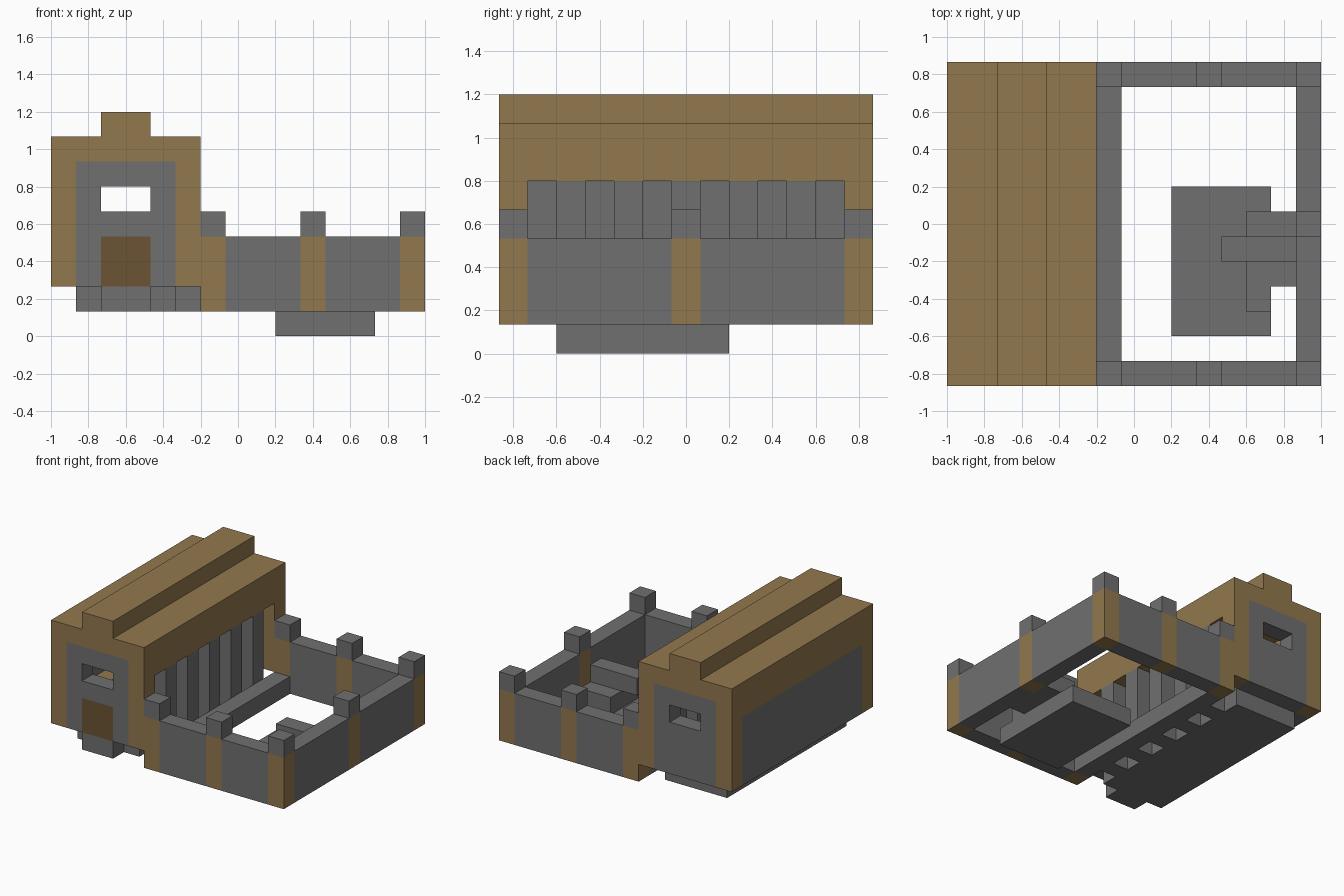
import bpy
import bmesh
from mathutils import Vector

old = bpy.data.objects.get("Cube")
if old:
    bpy.data.objects.remove(old, do_unlink=True)

U = 2 / 15  # one block
ORIGIN = Vector((-7.5, -6.5, 0))


def material(name, rgb):
    m = bpy.data.materials.new(name)
    m.use_nodes = True
    m.diffuse_color = (*rgb, 1)
    m.node_tree.nodes["Principled BSDF"].inputs["Base Color"].default_value = (*rgb, 1)
    return m


STONE = material("grey stone", (0.162, 0.162, 0.162))
WOOD = material("tan wood", (0.291, 0.188, 0.076))
DARK = material("dark door wood", (0.147, 0.087, 0.034))


def block(name, x, y, z, mat):
    """Box spanning the given block ranges."""
    bm = bmesh.new()
    bmesh.ops.create_cube(bm, size=1)
    for v in bm.verts:
        v.co = (Vector([r[0] if c < 0 else r[1] for c, r in zip(v.co, (x, y, z))]) + ORIGIN) * U
    mesh = bpy.data.meshes.new(name)
    bm.to_mesh(mesh)
    bm.free()
    mesh.materials.append(mat)
    ob = bpy.data.objects.new(name, mesh)
    bpy.context.collection.objects.link(ob)
    return ob


# Hall: floor, doorstep, roof and ridge
block("hall_floor", (1, 5), (1, 12), (1, 2), STONE)
block("doorstep", (2, 4), (0, 1), (1, 2), STONE)
block("roof", (0, 6), (0, 13), (7, 8), WOOD)
block("roof_ridge", (2, 4), (0, 13), (8, 9), WOOD)

# Hall gable walls with a window each, a door only at the front
for side, y in (("front", (0, 1)), ("back", (12, 13))):
    for end, x in (("right", (0, 1)), ("left", (5, 6))):
        block(f"{side}_{end}_corner_post", x, y, (2, 7), WOOD)
    for end, x in (("right", (1, 2)), ("left", (4, 5))):
        block(f"{side}_{end}_gable_panel", x, y, (2, 7), STONE)
    block(f"{side}_window_lintel", (2, 4), y, (6, 7), STONE)
    block(f"{side}_window_sill", (2, 4), y, (4, 5), STONE)
    if side == "front":
        block("door", (2, 4), y, (2, 4), DARK)
    else:
        block("back_lower_panel", (2, 4), y, (2, 4), STONE)

# Hall long walls: closed outside, colonnade to the yard
block("outer_wall_panel", (0, 1), (1, 12), (2, 6), STONE)
block("outer_wall_beam", (0, 1), (1, 12), (6, 7), WOOD)
block("colonnade_beam", (5, 6), (1, 12), (6, 7), WOOD)
for j in range(2, 11, 2):
    block("colonnade_column", (5, 6), (j, j + 1), (1, 6), STONE)
block("colonnade_sill", (6, 7), (1, 12), (1, 2), STONE)
block("hall_bench", (1, 2), (2, 4), (2, 4), WOOD)

# Yard walls: wooden posts capped with stone, stone panels between
for i, j in ((6, 0), (10, 0), (14, 0), (14, 6), (14, 12), (10, 12), (6, 12)):
    block("yard_post", (i, i + 1), (j, j + 1), (1, 4), WOOD)
    block("yard_post_cap", (i, i + 1), (j, j + 1), (4, 5), STONE)
for j in (0, 12):
    for i in (7, 11):
        block("yard_wall", (i, i + 3), (j, j + 1), (1, 4), STONE)
for j in (1, 7):
    block("yard_side_wall", (14, 15), (j, j + 5), (1, 4), STONE)

# Sunken platform with stepped blocks against the side wall
block("platform", (9, 13), (2, 8), (0, 1), STONE)
block("back_step", (12, 14), (6, 7), (1, 2), STONE)
block("front_step", (12, 14), (4, 5), (1, 2), STONE)
block("front_step_end", (12, 13), (3, 4), (1, 2), STONE)
block("step_core", (12, 14), (5, 6), (1, 2), STONE)
block("top_step", (11, 14), (5, 6), (2, 3), STONE)
